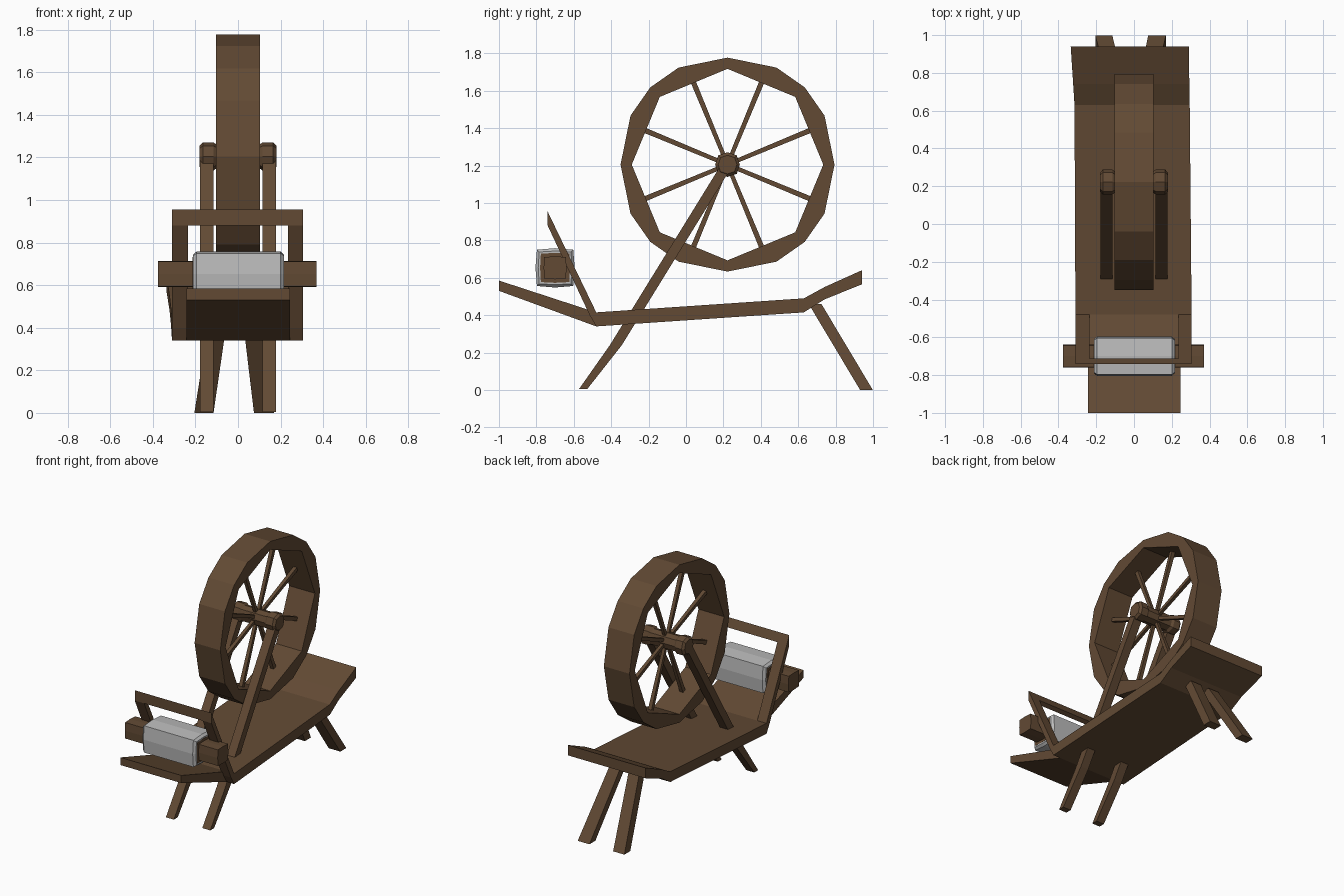
import bpy, bmesh, math
from mathutils import Vector

if "Cube" in bpy.data.objects:
    bpy.data.objects.remove(bpy.data.objects["Cube"])


def material(name, rgb):
    m = bpy.data.materials.new(name)
    m.diffuse_color = (*rgb, 1)
    m.use_nodes = True
    m.node_tree.nodes["Principled BSDF"].inputs["Base Color"].default_value = m.diffuse_color
    return m


wood = material("dark wood", (0.122, 0.068, 0.034))
wool_grey = material("wool grey", (0.50, 0.50, 0.50))


def finish(name, bm, mat):
    bmesh.ops.recalc_face_normals(bm, faces=bm.faces)
    me = bpy.data.meshes.new(name)
    bm.to_mesh(me)
    bm.free()
    me.materials.append(mat)
    ob = bpy.data.objects.new(name, me)
    bpy.context.collection.objects.link(ob)
    return ob


def loft(name, rings, mat, cap=True):
    """Skin a list of equal-length point rings; closed into a loop if cap is False."""
    bm = bmesh.new()
    vs = [[bm.verts.new(p) for p in r] for r in rings]
    n = len(vs[0])
    pairs = list(zip(vs, vs[1:])) + ([] if cap else [(vs[-1], vs[0])])
    for a, b in pairs:
        for i in range(n):
            j = (i + 1) % n
            bm.faces.new((a[i], a[j], b[j], b[i]))
    if cap:
        bm.faces.new(vs[0])
        bm.faces.new(vs[-1])
    return finish(name, bm, mat)


def slab(name, stations):
    """Board from stations (y, z_bottom, z_top, x_left, x_right)."""
    return loft(name, [[(l, y, b), (r, y, b), (r, y, t), (l, y, t)]
                       for y, b, t, l, r in stations], wood)


def post(name, stations):
    """Leg from horizontal sections (x, y, z, half_x, half_y)."""
    return loft(name, [[(x - a, y - b, z), (x + a, y - b, z), (x + a, y + b, z), (x - a, y + b, z)]
                       for x, y, z, a, b in stations], wood)


def octagon(x, y, z, axis, corner):
    """Eight-sided ring around the x axis; corner is the half-size at the diagonals."""
    ring = []
    for k in range(8):
        r = axis if k % 2 == 0 else corner * math.sqrt(2)
        a = math.pi / 4 * k
        ring.append((x, y + r * math.cos(a), z + r * math.sin(a)))
    return ring


# Bench: narrow raised nose, long body, kicked-up tail
slab("bench_nose", [(-1.0, 0.53, 0.585, -0.243, 0.245), (-0.48, 0.34, 0.415, -0.243, 0.245)])
slab("bench_body", [(-0.48, 0.34, 0.415, -0.31, 0.305), (0.63, 0.415, 0.49, -0.315, 0.295),
                    (0.74, 0.484, 0.55, -0.322, 0.293), (0.94, 0.565, 0.64, -0.335, 0.29)])

# Front frame: two slanted side posts and a thin top bar
side = [(-0.74, 0.955), (-0.74, 0.88), (-0.515, 0.40), (-0.48, 0.34), (-0.48, 0.415)]
for tag, x0, x1 in (("left", -0.31, -0.235), ("right", 0.235, 0.305)):
    loft("frame_post_" + tag, [[(x, y, z) for y, z in side] for x in (x0, x1)], wood)
bar = [(-0.74, 0.955), (-0.74, 0.88), (-0.712, 0.895)]
loft("frame_bar", [[(x, y, z) for y, z in bar] for x in (-0.31, 0.305)], wood)

# Wheel posts that run through the bench and become the front legs
for tag, s in (("left", -1), ("right", 1)):
    post("wheel_post_" + tag, [(s * 0.146, -0.55, 0.005, 0.032, 0.022),
                               (s * 0.146, -0.375, 0.24, 0.032, 0.032),
                               (s * 0.146, 0.22, 1.205, 0.032, 0.032)])

# Back legs, splayed outwards
post("back_leg_left", [(-0.16, 0.965, 0, 0.045, 0.034), (-0.09, 0.69, 0.46, 0.042, 0.034)])
post("back_leg_right", [(0.122, 0.965, 0, 0.047, 0.034), (0.062, 0.69, 0.46, 0.042, 0.034)])

# Wheel rim: 16 unevenly spaced outer corners around an eight-sided opening
CY, CZ, W = 0.222, 1.205, 0.103
outer, inner = [], []
for q in range(4):
    for a, r in ((0, 0.572), (26.8, 0.581), (45, 0.584), (63.2, 0.581)):
        t = math.radians(a + 90 * q)
        outer.append((CY + r * math.cos(t), CZ + r * math.sin(t)))
for k in range(16):
    r = 0.512 * (1 if k % 2 == 0 else math.cos(math.pi / 8))
    t = math.pi / 8 * k
    inner.append((CY + r * math.cos(t), CZ + r * math.sin(t)))
loft("wheel_rim", [[(x, y, z) for y, z in pts]
                   for x, pts in ((-W, outer), (W, outer), (W, inner), (-W, inner))],
     wood, cap=False)

# Hub: thin axle, with thicker ends over the wheel posts
loft("hub", [octagon(x, CY, CZ, r, r * 0.75) for x, r in
             ((-0.18, 0.05), (-0.165, 0.066), (-0.115, 0.066), (-0.10, 0.055),
              (0.10, 0.055), (0.115, 0.066), (0.165, 0.066), (0.18, 0.05))], wood)

# Spokes
for k in range(8):
    t = math.pi / 8 + math.pi / 4 * k
    d, n = Vector((0, math.cos(t), math.sin(t))), Vector((0, -math.sin(t), math.cos(t)))
    c, u = Vector((0, CY, CZ)), Vector((1, 0, 0))
    loft("spoke_%d" % (k + 1), [[c + d * r + n * h * i + u * h * j
                                 for i, j in ((-1, -1), (1, -1), (1, 1), (-1, 1))]
                                for r, h in ((0.03, 0.011), (0.485, 0.014))], wood)

# Spindle rod, its flanges and the wool wound around it
SY, SZ = -0.70, 0.653
loft("spindle_rod", [octagon(x, SY, SZ, 0.061, 0.058) for x in (-0.375, 0.37)], wood)
loft("spindle_flange", [octagon(x, SY, SZ, 0.08, 0.076) for x in (-0.213, 0.217)], wood)
loft("wool", [octagon(x, SY, SZ, a, c) for x, a, c in
              ((-0.212, 0.09, 0.085), (-0.195, 0.105, 0.097),
               (0.20, 0.105, 0.097), (0.216, 0.09, 0.085))], wool_grey)
